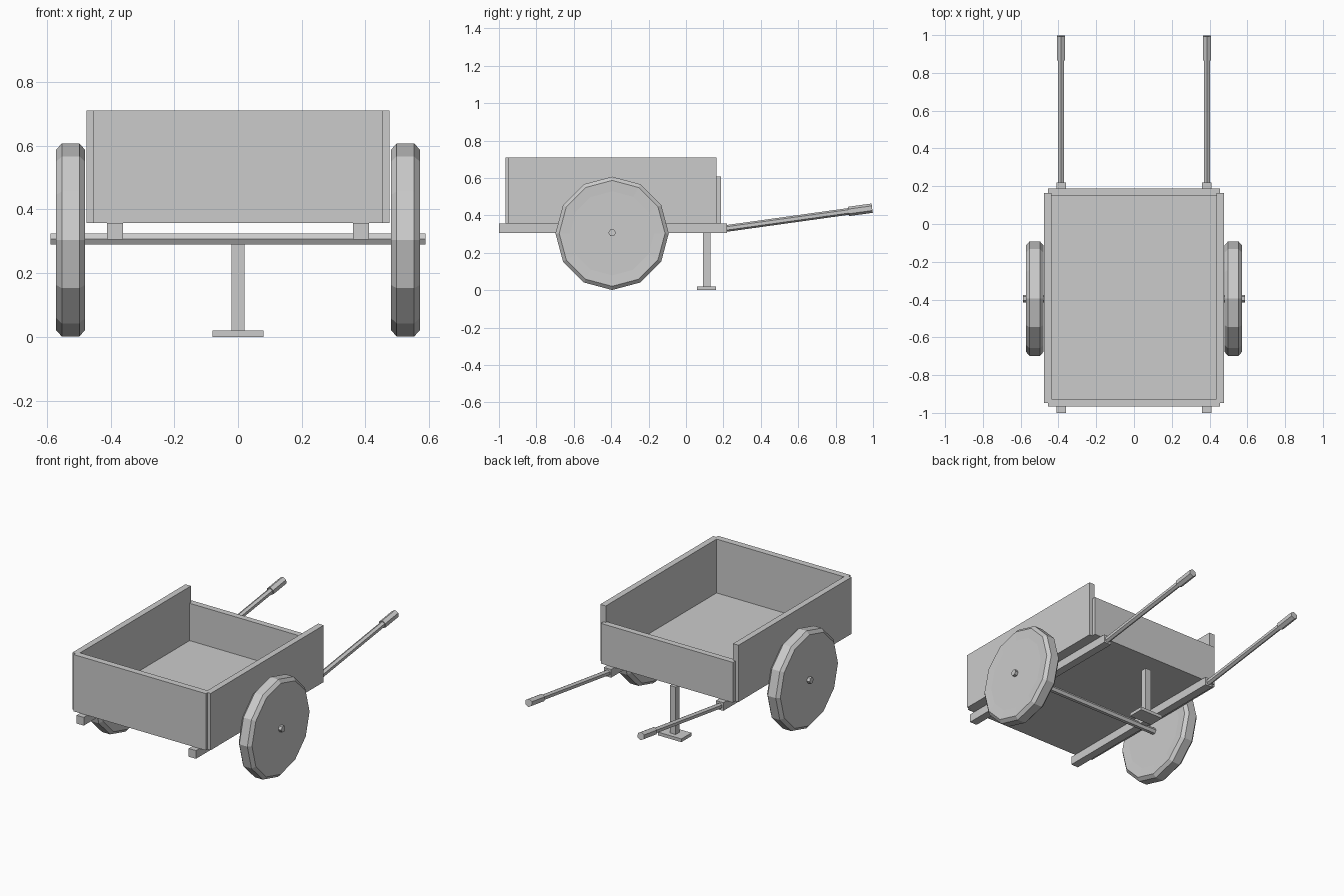
import bpy, bmesh, math
from mathutils import Vector, Matrix

cube = bpy.data.objects.get("Cube")
if cube:
    bpy.data.objects.remove(cube, do_unlink=True)

GREY = (0.6, 0.6, 0.6, 1.0)
mat = bpy.data.materials.new("plain_grey")
mat.use_nodes = True
mat.diffuse_color = GREY
mat.node_tree.nodes["Principled BSDF"].inputs["Base Color"].default_value = GREY


def finish(name, bm):
    """Turn a bmesh into a named, coloured object."""
    bmesh.ops.recalc_face_normals(bm, faces=bm.faces)
    mesh = bpy.data.meshes.new(name)
    bm.to_mesh(mesh)
    bm.free()
    mesh.materials.append(mat)
    obj = bpy.data.objects.new(name, mesh)
    bpy.context.collection.objects.link(obj)
    return obj


def box(name, x, y, z):
    """Box given by its (low, high) range on each axis."""
    bm = bmesh.new()
    bmesh.ops.create_cube(bm, size=1)
    for v in bm.verts:
        v.co = [lo + (c + 0.5) * (hi - lo) for c, (lo, hi) in zip(v.co, (x, y, z))]
    return finish(name, bm)


def lathe(name, start, direction, up, profile, sides):
    """Sweep (distance, radius) rings along a direction, one corner facing up."""
    d = Vector(direction).normalized()
    u = (Vector(up) - d * d.dot(Vector(up))).normalized()
    bm = bmesh.new()
    rings = []
    for dist, radius in profile:
        centre = Vector(start) + d * dist
        rings.append([bm.verts.new(centre + Matrix.Rotation(math.tau * i / sides, 3, d) @ u * radius)
                      for i in range(sides)])
    for a, b in zip(rings, rings[1:]):
        for i in range(sides):
            j = (i + 1) % sides
            bm.faces.new((a[i], a[j], b[j], b[i]))
    bm.faces.new(rings[0])
    bm.faces.new(rings[-1])
    return finish(name, bm)


# Tray
BASE, TOP = 0.357, 0.71
box("floor", (-0.44, 0.44), (-0.93, 0.155), (BASE, 0.375))
box("front_panel", (-0.455, 0.455), (-0.966, -0.926), (BASE, TOP))
box("back_panel", (-0.455, 0.455), (0.15, 0.188), (BASE, 0.607))

# Axle
AXLE_Y, AXLE_Z = -0.395, 0.304
lathe("axle", (-0.588, AXLE_Y, 0.307), (1, 0, 0), (0, 1, 0), [(0, 0.02), (1.176, 0.02)], 6)

# Parts that come in pairs
wheel = [(0.003, 0.225), (0, 0.283), (0.018, 0.303), (0.073, 0.303), (0.091, 0.283), (0.088, 0.225)]
for side, s in (("left", 1), ("right", -1)):
    def span(lo, hi):
        return sorted((s * lo, s * hi))
    box(side + "_panel", span(0.438, 0.476), (-0.948, 0.163), (BASE, TOP))
    box(side + "_beam", span(0.361, 0.411), (-1.0, 0.22), (0.306, BASE))
    lathe(side + "_wheel", (s * 0.48, AXLE_Y, AXLE_Z), (s, 0, 0), (0, 0, 1), wheel, 12)
    start, slope = Vector((s * 0.386, 0.2, 0.328)), Vector((0, 0.79, 0.11))
    lathe(side + "_handle", start, slope, (0, 0, 1), [(0, 0.018), (0.69, 0.018)], 6)
    lathe(side + "_grip", start, slope, (0, 0, 1), [(0.675, 0.025), (0.803, 0.025)], 6)

# Support leg
box("leg", (-0.02, 0.02), (0.09, 0.13), (0.02, 0.315))
box("foot", (-0.08, 0.08), (0.06, 0.16), (0, 0.02))
